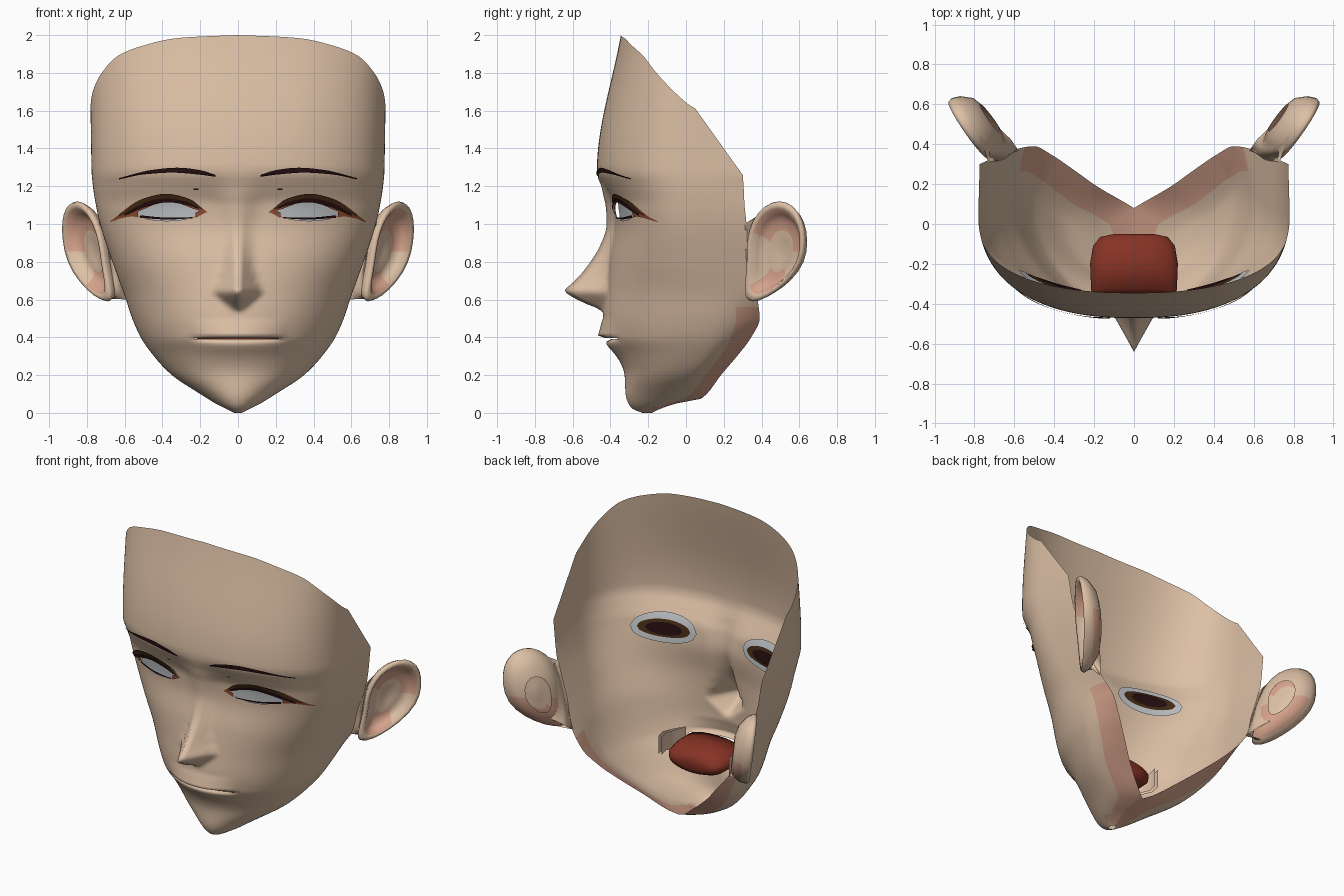
import bpy, bmesh, math
from mathutils import Vector

if "Cube" in bpy.data.objects:
    bpy.data.objects.remove(bpy.data.objects["Cube"])

def material(name, rgb):
    m = bpy.data.materials.new(name)
    m.diffuse_color = (*rgb, 1)
    m.use_nodes = True
    m.node_tree.nodes["Principled BSDF"].inputs["Base Color"].default_value = m.diffuse_color
    return m

SKIN = material("skin", (0.72, 0.525, 0.378))
BLUSH = material("blush_skin", (0.68, 0.37, 0.265))
WHITE = material("eye_white", (0.53, 0.55, 0.57))
DARK = material("brow_dark", (0.018, 0.004, 0.005))
BROWN = material("lash_brown", (0.06, 0.025, 0.008))
RUST = material("lash_corner_rust", (0.30, 0.075, 0.03))
RED = material("mouth_red", (0.24, 0.033, 0.018))

def curve(pts, x, c=1):
    """Smooth interpolation of column c without overshoot."""
    if x <= pts[0][0]: return pts[0][c]
    if x >= pts[-1][0]: return pts[-1][c]
    i = max(k for k in range(len(pts) - 1) if pts[k][0] <= x)
    def slope(k):
        return (pts[k + 1][c] - pts[k][c]) / (pts[k + 1][0] - pts[k][0])
    def tangent(k):
        if k == 0: return slope(0)
        if k == len(pts) - 1: return slope(k - 1)
        a, b = slope(k - 1), slope(k)
        return 2 * a * b / (a + b) if a * b > 0 else 0
    h = pts[i + 1][0] - pts[i][0]
    t = (x - pts[i][0]) / h
    return ((2*t**3 - 3*t*t + 1) * pts[i][c] + (t**3 - 2*t*t + t) * h * tangent(i)
            + (3*t*t - 2*t**3) * pts[i + 1][c] + (t**3 - t*t) * h * tangent(i + 1))

# horizontal sections: z, front y, half width, y at widest, back x, back y, roundness
SECTION = [(0, -.23, .02, -.20, 0, -.18, 1), (.02, -.28, .06, -.18, 0, -.14, 1),
           (.05, -.305, .12, -.13, 0, -.05, 1), (.075, -.315, .16, -.09, 0, .08, 1),
           (.1, -.32, .20, -.06, .05, .11, 1), (.2, -.325, .35, .02, .18, .185, 1),
           (.3, -.365, .445, .09, .30, .27, 1), (.4, -.43, .515, .13, .41, .345, 1),
           (.5, -.44, .56, .14, .50, .39, 1), (.62, -.43, .60, .135, .59, .375, .98),
           (.8, -.41, .665, .09, .665, .33, .94), (1.0, -.378, .73, .055, .73, .32, .89),
           (1.1, -.385, .752, .05, .752, .31, .87), (1.2, -.43, .768, .05, .765, .305, .86),
           (1.28, -.472, .775, .05, .775, .30, .85), (2.0, -.345, .785, .05, .775, .30, .86)]
NOSE = [(.53, 0), (.55, .025), (.58, .10), (.625, .19), (.645, .215), (.69, .175),
        (.76, .12), (.87, .065), (1.0, .042), (1.12, .04), (1.2, .018), (1.28, 0)]
NOSE_W = [(.52, .03), (.57, .06), (.645, .13), (.72, .10), (.85, .08), (1.0, .09), (1.15, .14)]
LIP = [(.28, 0), (.35, .01), (.375, .004), (.39, -.03), (.397, .0), (.41, .034), (.43, .025), (.5, 0)]
TOP = [(0, 2), (20, 1.985), (38, 1.94), (52, 1.888), (64, 1.81), (77, 1.715), (90, 1.61)]

def bump(x, z):
    nose = max(0, 1 - abs(x) / curve(NOSE_W, z)) ** 1.1 * curve(NOSE, z)
    return nose + max(0, 1 - (x / .26) ** 2) * curve(LIP, z)

def front_y(x, z):
    yf, w, yj, _, _, k = (curve(SECTION, z, c) for c in range(1, 7))
    s = min(1, abs(x) / w) ** (1 / k)
    return yj + (yf - yj) * math.sqrt(1 - s * s) ** k - bump(x, z)

def finish(bm, name, mats, mirror=True):
    me = bpy.data.meshes.new(name)
    bm.to_mesh(me)
    bm.free()
    for m in mats: me.materials.append(m)
    for p in me.polygons: p.use_smooth = True
    ob = bpy.data.objects.new(name, me)
    bpy.context.collection.objects.link(ob)
    if mirror:
        mod = ob.modifiers.new("mirror", 'MIRROR')
        mod.merge_threshold = .0005
    return ob

def grid(bm, rows, closed=False):
    """Skin a list of vertex rows with quads."""
    vs = [[bm.verts.new(p) for p in r] for r in rows]
    n = len(rows[0])
    for a, b in zip(vs, vs[1:]):
        for j in range(n if closed else n - 1):
            bm.faces.new((a[j], a[(j + 1) % n], b[(j + 1) % n], b[j]))
    return vs

# face shell
FRONT, SIDE = 40, 10
def shell_point(zr, j):
    b = max(0, j - FRONT) / SIDE
    deg = min(j, FRONT) * 90 / FRONT
    top = curve(TOP, deg) - .35 * b
    z = zr if zr <= 1.2 else 1.2 + (zr - 1.2) * (top - 1.2) / .8
    yf, w, yj, xb, yb, k = (curve(SECTION, z, c) for c in range(1, 7))
    if b:                               # jaw side, curving in to the back edge
        return Vector((w + (xb - w) * b * b, yj + (yb - yj) * b, z))
    a = math.radians(deg)
    x = w * math.sin(a) ** k
    return Vector((x, yj + (yf - yj) * max(0, math.cos(a)) ** k - bump(x, z), z))

levels = [0, .01, .02, .035, .05, .075] + [.1 + .025 * i for i in range(11)]
levels += [.365, .378, .39, .397] + [.41 + .015 * i for i in range(53)] + [1.2 + .04 * i for i in range(21)]
bm = bmesh.new()
grid(bm, [[shell_point(z, j) for j in range(FRONT + SIDE + 1)] for z in levels])
EX, EZ, ERX, ERZ = .375, 1.073, .18, .056
def eye_r(p):
    return math.hypot((p.x - EX) / ERX, (p.z - EZ) / ERZ)
holes = []
for i, f in enumerate(bm.faces):
    c = f.calc_center_median()
    if i % (FRONT + SIDE) >= FRONT + SIDE * .5 and c.z < .56 or c.z < .03 and c.y > -.18:
        f.material_index = 1
    if c.y < 0 and (eye_r(c) < 1 or (.39 < c.z < .397 and c.x < .23)):
        holes.append(f)
bmesh.ops.delete(bm, geom=holes, context='FACES')
for v in bm.verts:                      # round off the eye openings
    r = eye_r(v.co)
    if v.is_boundary and r < 1.8 and v.co.y < 0:
        v.co.x = EX + (v.co.x - EX) / r
        v.co.z = EZ + (v.co.z - EZ) / r
        v.co.y = front_y(v.co.x, v.co.z)
finish(bm, "face_shell", [SKIN, BLUSH])

# plates that follow the face: eyes, lashes, brows
def plate(name, upper, lower, mat, off, n=20):
    bm = bmesh.new()
    rows = []
    for t in (0, .25, .5, .75, 1):
        row = []
        for i in range(n + 1):
            s = i / n
            xl = lower[0][0] + (lower[-1][0] - lower[0][0]) * s
            xu = upper[0][0] + (upper[-1][0] - upper[0][0]) * s
            x = xl + (xu - xl) * t
            z = curve(lower, xl) * (1 - t) + curve(upper, xu) * t
            row.append((x, front_y(x, z) - off, z))
        rows.append(row)
    grid(bm, rows)
    finish(bm, name, [mat])

def oval(rx, rz, sign):
    return [(EX - rx * math.cos(math.pi * i / 16), EZ + sign * rz * math.sin(math.pi * i / 16))
            for i in range(17)]

def oval_plate(name, rx, rz, mat, off):
    plate(name, oval(rx, rz, 1), oval(rx, rz, -1), mat, off)

oval_plate("eye_white", .205, .095, WHITE, -.02)
oval_plate("iris_back", .165, .056, BROWN, -.027)
oval_plate("pupil_back", .115, .04, DARK, -.033)
plate("lash_corner", [(.165, 1.065), (.25, 1.125), (.38, 1.153), (.52, 1.125), (.675, 1.015)],
      [(.165, 1.06), (.22, 1.075), (.37, 1.122), (.52, 1.07), (.675, 1.01)], RUST, .008)
plate("upper_lash", [(.19, 1.082), (.25, 1.13), (.38, 1.16), (.5, 1.135), (.63, 1.05)],
      [(.19, 1.075), (.25, 1.10), (.37, 1.12), (.5, 1.10), (.63, 1.04)], BROWN, .014)
plate("lash_line", [(.21, 1.088), (.27, 1.118), (.38, 1.136), (.48, 1.118), (.6, 1.055)],
      [(.21, 1.08), (.27, 1.10), (.37, 1.115), (.48, 1.093), (.6, 1.043)], DARK, .018)
plate("lower_lash", [(.24, 1.036), (.37, 1.034), (.52, 1.046)],
      [(.24, 1.03), (.37, 1.024), (.52, 1.032)], DARK, .006)
plate("inner_corner", [(.175, 1.063), (.2, 1.07), (.225, 1.06)],
      [(.175, 1.058), (.2, 1.045), (.225, 1.032)], RUST, .006, 6)
plate("outer_corner", [(.53, 1.07), (.56, 1.07), (.62, 1.045)],
      [(.53, 1.035), (.56, 1.04), (.62, 1.03)], RUST, .006, 6)
plate("eyelid_crease", [(.21, 1.187), (.235, 1.187)], [(.21, 1.181), (.235, 1.181)], DARK, .004, 4)
plate("eyebrow", [(.12, 1.26), (.2, 1.285), (.32, 1.298), (.45, 1.287), (.63, 1.243)],
      [(.12, 1.25), (.22, 1.263), (.35, 1.272), (.5, 1.262), (.63, 1.236)], DARK, .008)

# mouth cavity and the inner lip flaps beside it
bm = bmesh.new()
rings = [(-.345, .21, .392, .015), (-.33, .215, .39, .06), (-.2, .22, .375, .09),
         (-.11, .205, .365, .085), (-.065, .17, .36, .06), (-.05, .10, .36, .03)]
vs = grid(bm, [[(rx * math.cos(math.tau * i / 24), y, zc + rz * math.sin(math.tau * i / 24))
                for i in range(24)] for y, rx, zc, rz in rings], True)
bm.faces.new(vs[-1])
finish(bm, "mouth_cavity", [RED], False)
bm = bmesh.new()
for side in (0, .025):
    path = [(.215, -.305), (.235 + side, -.24), (.265 + side, -.17), (.25 + side, -.10)]
    grid(bm, [[(x, y, z) for x, y in path] for z in (.34, .40, .46)])
finish(bm, "inner_lip", [SKIN])

# ears: an egg outline swept through depth rings, facing out and forward
bm = bmesh.new()
def ear_point(t, s, depth):
    p, q = .18 * s * math.cos(t), .265 * s * math.sin(t)
    p *= 1 + .12 * math.sin(t)
    p -= .13 * (min(0, q) / .265) ** 2      # lobe swings in to the jaw
    return Vector((.78 + .55 * p + .17 * q + .83 * depth, .495 + .83 * p + .06 * q - .55 * depth, .855 + q))
profile = [(.45, -.07), (.7, -.055), (.92, -.01), (1.0, .03), (.97, .05), (.86, .045),
           (.74, .01), (.6, -.02), (.42, -.015), (.2, -.03)]
N = 28
vs = grid(bm, [[ear_point(math.tau * i / N, s, d) for i in range(N)] for s, d in profile], True)
bm.faces.new(vs[-1])
for i, f in enumerate(bm.faces):
    ring, a = i // N, i % N
    back_low = ring < 2 and a > N * .5
    groove = ring in (5, 6, 7) and (a < N * .42 or N * .62 < a < N * .85)
    f.material_index = 1 if back_low or groove else 0
bmesh.ops.recalc_face_normals(bm, faces=bm.faces)
finish(bm, "ear", [SKIN, BLUSH])

# roots that join the ears to the back edge of the face
bm = bmesh.new()
rows = []
for i in range(13):
    t = math.radians(275 - i * 13.5)
    rim, back = ear_point(t, .95, .0), ear_point(t, .6, -.06)
    z = .60 + .40 * i / 12
    edge = Vector((curve(SECTION, z, 4), curve(SECTION, z, 5) - .01, z))
    rows.append([rim, edge.lerp(rim, .5), edge, edge.lerp(back, .5) + Vector((-.01, 0, 0)), back])
grid(bm, rows)
finish(bm, "ear_root", [SKIN])
